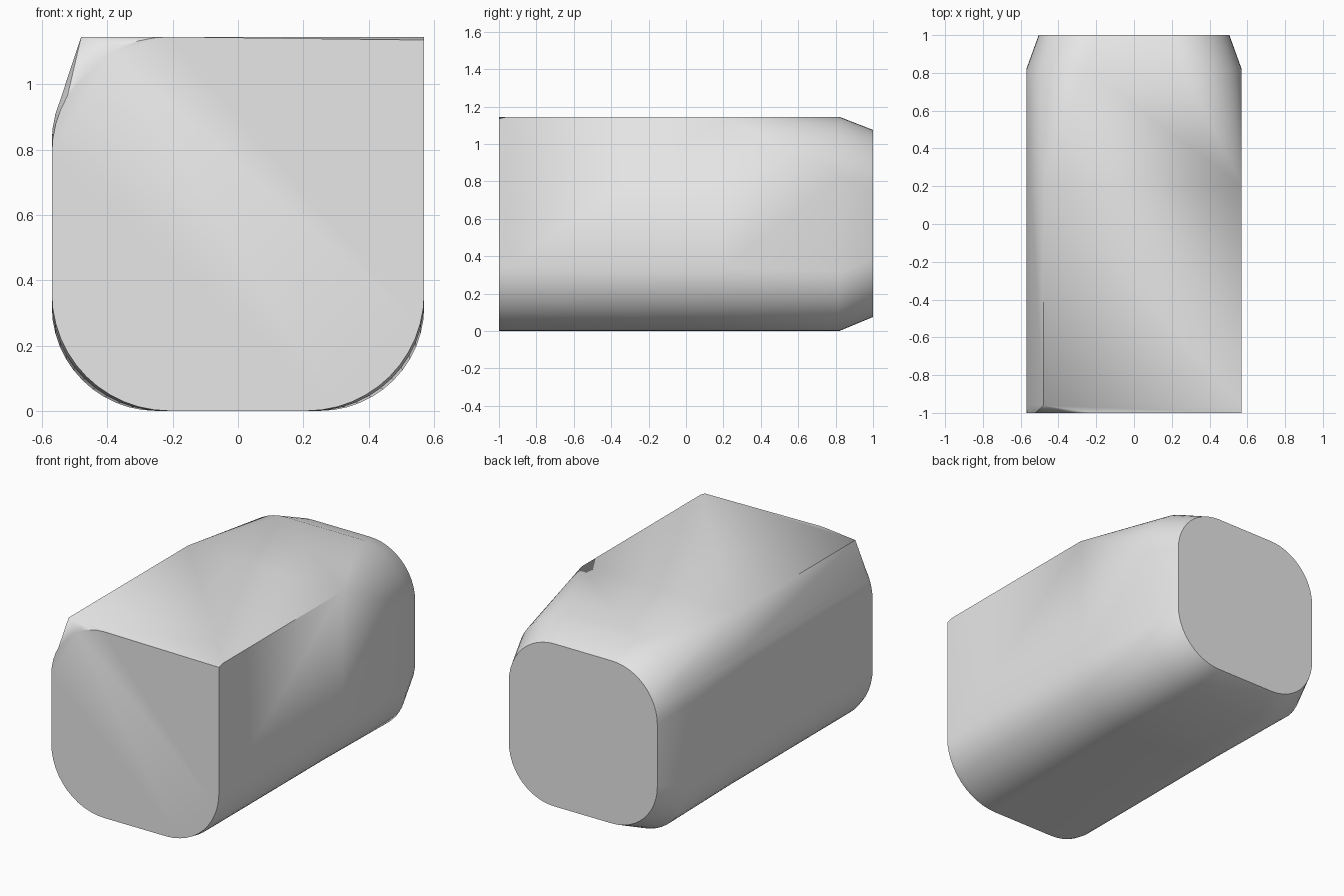
import bpy, bmesh
from math import sin, cos, pi

cube = bpy.data.objects.get("Cube")
if cube:
    bpy.data.objects.remove(cube)

STEPS = 12      # segments in each rounded corner
W, H = 0.57, 1.145
RIDGE = -0.48   # x of the slanted upper right edge


def section(y, half, low, high, r):
    """Rounded rectangle as four lists of corner points."""
    corners = []
    signs = ((-1, -1), (1, -1), (1, 1), (-1, 1))
    for i, (sx, sz) in enumerate(signs):
        cx = sx * (half - r)
        cz = low + r if sz < 0 else high - r
        start = pi + i * pi / 2
        arc = [start + pi / 2 * k / STEPS for k in range(STEPS + 1)]
        corners.append([(cx + r * cos(a), y, cz + r * sin(a)) for a in arc])
    return corners


def body_section(y):
    """Body section with a square upper left and a slanted upper right corner."""
    c = section(y, W, 0, H, 0.34)
    c[2] = [(W, y, H)] * (STEPS + 1)
    keep = 4
    side = section(y, W, 0, H, 0.32)[3][-keep:]
    c[3] = [(RIDGE, y, H)] * (STEPS + 1 - keep) + side
    return c


# Sections from the front end to the tapered rear end
front = section(-1, W, 0, H, 0.36)
front[2] = [(W, -1, H - 0.01)] * (STEPS + 1)
sections = [front, body_section(-0.96), body_section(0.2),
            section(0.82, W, 0, H, 0.32),
            section(1, 0.505, 0.075, 1.075, 0.31)]

# Loft the sections and cap both ends
bm = bmesh.new()
rings = [[bm.verts.new(p) for corner in s for p in corner] for s in sections]
for a, b in zip(rings, rings[1:]):
    for i in range(len(a)):
        j = (i + 1) % len(a)
        bm.faces.new((a[i], a[j], b[j], b[i]))
bm.faces.new(rings[0])
bm.faces.new(rings[-1])
bmesh.ops.remove_doubles(bm, verts=bm.verts, dist=0.0005)
bmesh.ops.recalc_face_normals(bm, faces=bm.faces)
mesh = bpy.data.meshes.new("body")
bm.to_mesh(mesh)
bm.free()

body = bpy.data.objects.new("body", mesh)
bpy.context.collection.objects.link(body)

# Plain grey material
grey = bpy.data.materials.new("light grey")
grey.use_nodes = True
colour = (0.8, 0.8, 0.8, 1)
grey.diffuse_color = colour
grey.node_tree.nodes["Principled BSDF"].inputs["Base Color"].default_value = colour
mesh.materials.append(grey)

bpy.ops.object.select_all(action="DESELECT")
body.select_set(True)
bpy.context.view_layer.objects.active = body
bpy.ops.object.shade_smooth_by_angle(angle=0.5)
